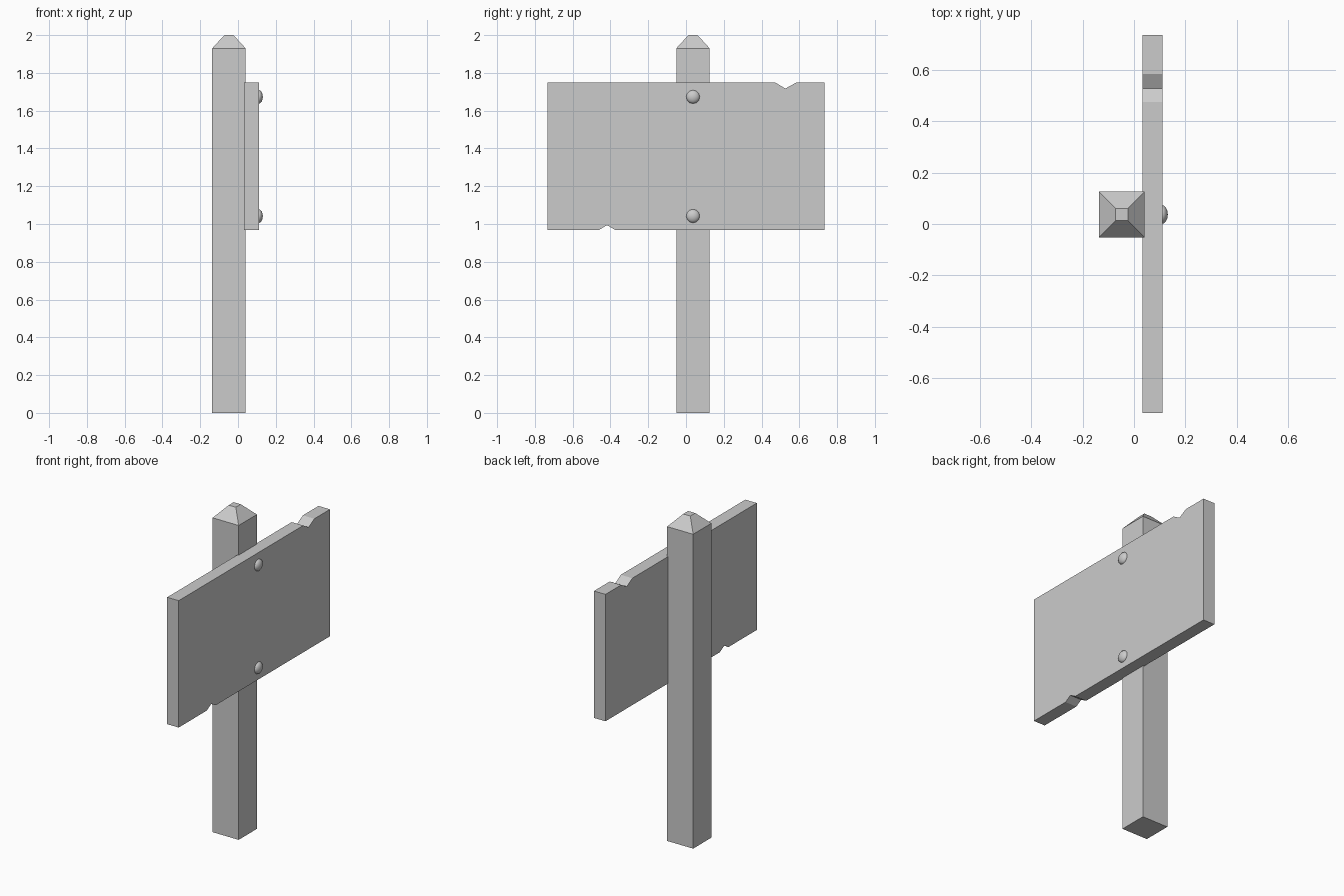
import bpy
import bmesh
import math
from mathutils import Matrix

cube = bpy.data.objects.get("Cube")
if cube:
    bpy.data.objects.remove(cube, do_unlink=True)

GREY = (0.6, 0.6, 0.6, 1.0)
grey = bpy.data.materials.new("plain grey")
grey.use_nodes = True
grey.diffuse_color = GREY
grey.node_tree.nodes["Principled BSDF"].inputs["Base Color"].default_value = GREY


def add_object(name, bm):
    bmesh.ops.recalc_face_normals(bm, faces=bm.faces)
    mesh = bpy.data.meshes.new(name)
    bm.to_mesh(mesh)
    bm.free()
    mesh.materials.append(grey)
    obj = bpy.data.objects.new(name, mesh)
    bpy.context.collection.objects.link(obj)
    return obj


POST_X, POST_Y = -0.048, 0.037

# Square post with a blunt pyramid top, lofted from square rings
bm = bmesh.new()
rings = []
for half, z in ((0.0885, 0), (0.0885, 1.93), (0.024, 2.0)):
    rings.append([bm.verts.new((POST_X + sx * half, POST_Y + sy * half, z))
                  for sx, sy in ((-1, -1), (1, -1), (1, 1), (-1, 1))])
for low, high in zip(rings, rings[1:]):
    for i in range(4):
        j = (i + 1) % 4
        bm.faces.new((low[i], low[j], high[j], high[i]))
bm.faces.new(rings[0])
bm.faces.new(rings[-1])
add_object("post", bm)

# Sign board: outline with a chipped notch in the top and bottom edges, extruded
BACK, FRONT = 0.033, 0.111
LOW, HIGH = 0.969, 1.748
outline = [(-0.734, LOW), (-0.46, LOW), (-0.418, 0.994), (-0.376, LOW),
           (0.734, LOW), (0.734, HIGH), (0.582, HIGH), (0.526, 1.717),
           (0.474, HIGH), (-0.734, HIGH)]
bm = bmesh.new()
face = bm.faces.new([bm.verts.new((BACK, y, z)) for y, z in outline])
grown = bmesh.ops.extrude_face_region(bm, geom=[face])["geom"]
bmesh.ops.translate(bm, vec=(FRONT - BACK, 0, 0),
                    verts=[v for v in grown if isinstance(v, bmesh.types.BMVert)])
add_object("sign_board", bm)

# Domed bolt heads
for name, z in (("upper_bolt", 1.673), ("lower_bolt", 1.042)):
    bm = bmesh.new()
    bmesh.ops.create_uvsphere(bm, u_segments=12, v_segments=8, radius=0.037)
    bmesh.ops.transform(bm, verts=bm.verts, matrix=(
        Matrix.Translation((FRONT - 0.003, POST_Y, z))
        @ Matrix.Diagonal((0.63, 1, 1, 1))
        @ Matrix.Rotation(math.pi / 2, 4, "Y")))
    bolt = add_object(name, bm)
    for poly in bolt.data.polygons:
        poly.use_smooth = True
